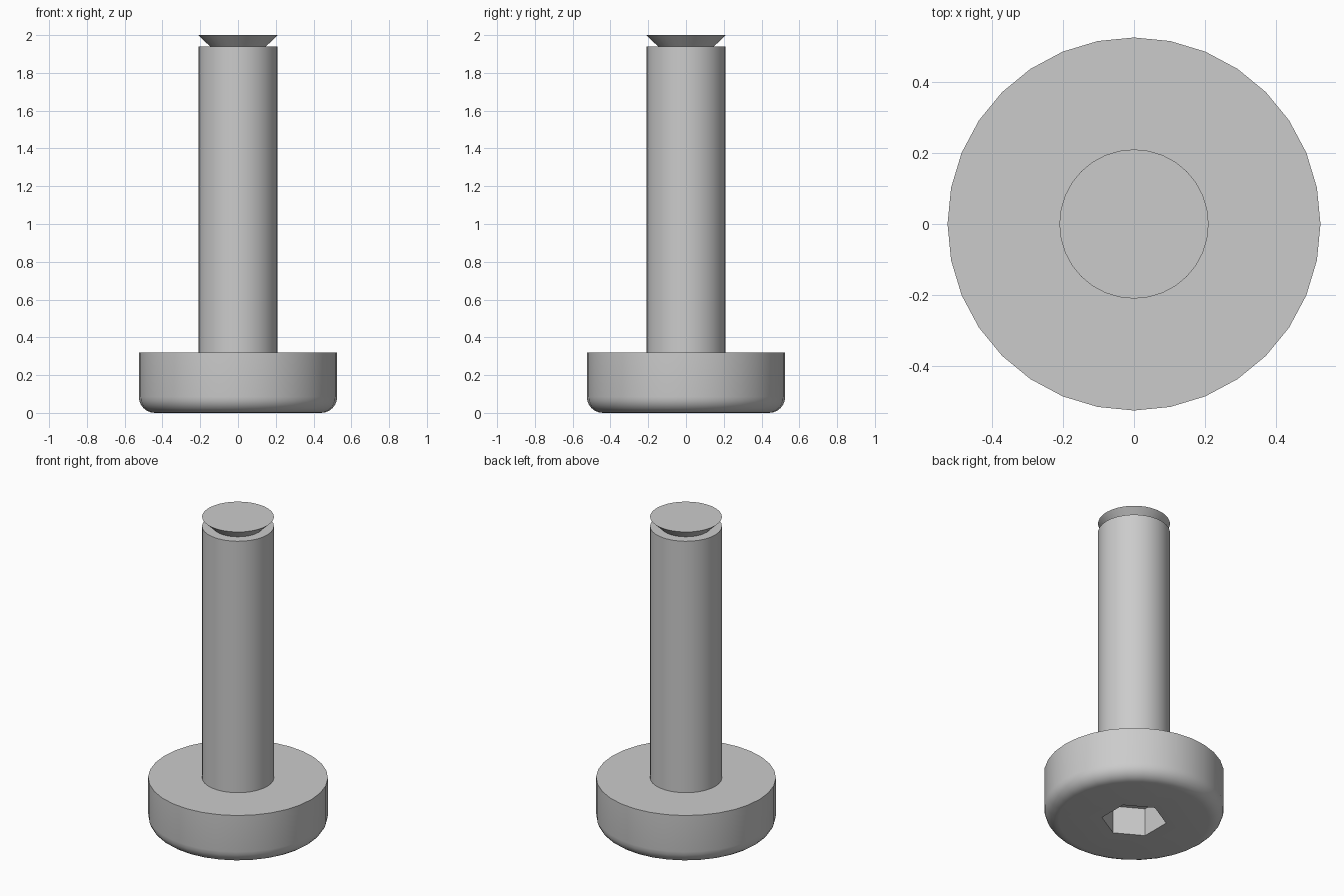
import bpy
from math import sin, cos, pi, radians

cube = bpy.data.objects.get("Cube")
if cube:
    bpy.data.objects.remove(cube, do_unlink=True)

# Plain steel
steel = bpy.data.materials.new("grey steel")
steel.use_nodes = True
grey = (0.6, 0.6, 0.6, 1)
steel.diffuse_color = grey
steel.node_tree.nodes["Principled BSDF"].inputs["Base Color"].default_value = grey


def lathe(name, profile, sides=32, turn=0.0, bottom=True):
    """Stack rings of (radius, z), listed upwards, into a capped solid."""
    verts = [(r * cos(turn + 2 * pi * i / sides), r * sin(turn + 2 * pi * i / sides), z)
             for r, z in profile for i in range(sides)]
    faces = []
    for k in range(len(profile) - 1):
        a, b = k * sides, (k + 1) * sides
        for i in range(sides):
            j = (i + 1) % sides
            faces.append((a + i, a + j, b + j, b + i))
    last = (len(profile) - 1) * sides
    faces.append(tuple(range(last, last + sides)))
    if bottom:
        faces.append(tuple(reversed(range(sides))))
    mesh = bpy.data.meshes.new(name)
    mesh.from_pydata(verts, [], faces)
    mesh.materials.append(steel)
    obj = bpy.data.objects.new(name, mesh)
    bpy.context.collection.objects.link(obj)
    return obj


def activate(obj):
    bpy.ops.object.select_all(action='DESELECT')
    obj.select_set(True)
    bpy.context.view_layer.objects.active = obj


# Head with a rounded lower rim
R, H, F, STEPS = 0.525, 0.32, 0.085, 6
rim = [(R - F + F * sin(t), F - F * cos(t))
       for t in (pi / 2 * k / STEPS for k in range(STEPS + 1))]
head = lathe("head", rim + [(R, H)])

# Hexagonal drive socket cut into the underside
cutter = lathe("socket_cutter", [(0.19, -0.1), (0.19, 0.18)], sides=6, turn=pi / 2)
cutter.hide_render = True
cut = head.modifiers.new("socket", 'BOOLEAN')
cut.operation = 'DIFFERENCE'
cut.object = cutter
activate(head)
bpy.ops.object.modifier_apply(modifier=cut.name)
bpy.data.objects.remove(cutter, do_unlink=True)

# Shank and flared end
shank = lathe("shank", [(0.21, H), (0.21, 1.94)], bottom=False)
end = lathe("flared_end", [(0.148, 1.94), (0.21, 2.0)], bottom=False)

for part in (head, shank, end):
    activate(part)
    bpy.ops.object.shade_smooth_by_angle(angle=radians(30))
